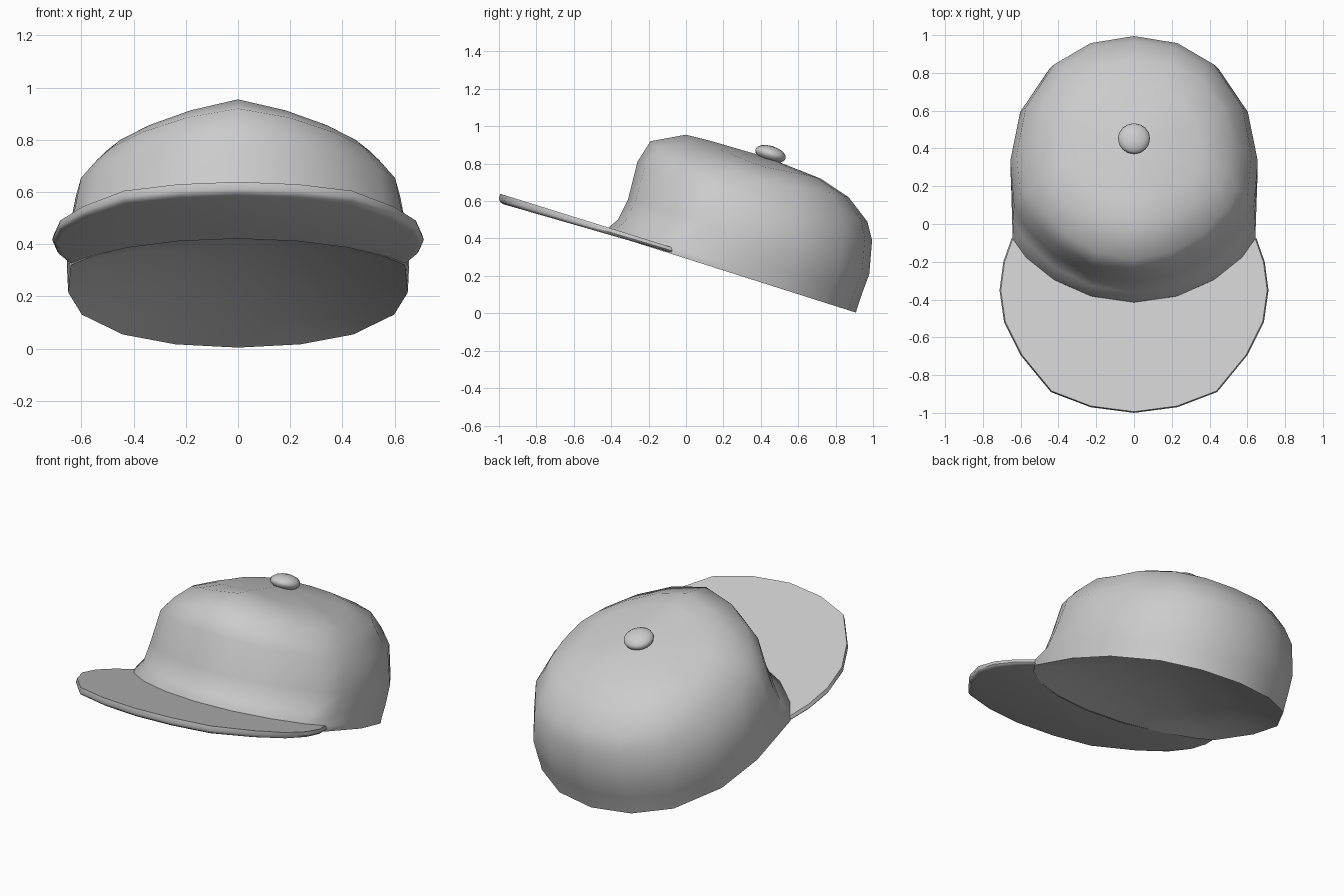
import bpy, math

if "Cube" in bpy.data.objects:
    bpy.data.objects.remove(bpy.data.objects["Cube"])

grey = bpy.data.materials.new("grey_cloth")
grey.diffuse_color = (0.6, 0.6, 0.6, 1)
grey.use_nodes = True
grey.node_tree.nodes["Principled BSDF"].inputs["Base Color"].default_value = grey.diffuse_color


def add_mesh(name, verts, faces, angle):
    me = bpy.data.meshes.new(name)
    me.from_pydata(verts, [], faces)
    me.update()
    ob = bpy.data.objects.new(name, me)
    bpy.context.collection.objects.link(ob)
    finish(ob, angle)


def finish(ob, angle):
    ob.data.materials.append(grey)
    bpy.ops.object.select_all(action='DESELECT')
    ob.select_set(True)
    bpy.context.view_layer.objects.active = ob
    bpy.ops.object.shade_smooth_by_angle(angle=math.radians(angle))


# Head outlines: (share of half width, share of the way from front to back)
BACK = [(1, .5), (.92, .7), (.68, .88), (.37, .97), (0, 1)]
BOXY = [(0, 0), (.35, .025), (.65, .09), (.88, .18), (.985, .25)] + BACK
ROUND = [(0, 0), (.35, .035), (.65, .13), (.86, .25), (.96, .36)] + BACK


def outline(k):
    half = [(a + (c - a) * k, b + (d - b) * k)
            for (a, b), (c, d) in zip(BOXY, ROUND)]
    return half + [(-x, t) for x, t in half[-2:0:-1]]


# Crown rings: front y, front z, back y, back z, half width, droop, roundness
RINGS = [(-.415, .425, .908, .004, .65, 0, 0),
         (-.415, .458, .918, .035, .652, 0, 0),
         (-.365, .50, .943, .11, .655, 0, .4),
         (-.31, .61, .98, .21, .655, 0, .6),
         (-.26, .81, .995, .39, .622, .02, .7),
         (-.19, .92, .97, .49, .56, .06, .7),
         (0, .955, .87, .62, .52, .09, .7),
         (.12, .925, .72, .72, .36, .04, .7)]
n = 18


def bridge(faces, a, b):
    for i in range(n):
        j = (i + 1) % n
        faces.append((a + i, a + j, b + j, b + i))


# Crown: outer wall closed on top by a fan
verts, faces = [], []
for fy, fz, by, bz, w, droop, k in RINGS:
    for x, t in outline(k):
        d = droop * abs(x) * (1 if t <= .5 else 2 * (1 - t))
        verts.append((x * w, fy + (by - fy) * t, fz + (bz - fz) * t - d))
for r in range(len(RINGS) - 1):
    bridge(faces, r * n, (r + 1) * n)
verts.append((0, .43, .835))
last = (len(RINGS) - 1) * n
faces += [(last + i, last + (i + 1) % n, len(verts) - 1) for i in range(n)]
rim = verts[:n]
add_mesh("crown", verts, faces, 70)

# Lining: shallow hollow under the crown
DEPTH = .15
cy, cz = .247, .2145
verts, faces = [], []
for s in (1, .85, .65, .35):
    up = DEPTH * (1 - s * s)
    verts += [(x * s, cy + (y - cy) * s + .3 * up, cz + (z - cz) * s + .95 * up)
              for x, y, z in rim]
for r in range(3):
    bridge(faces, (r + 1) * n, r * n)
verts.append((0, cy + .3 * DEPTH, cz + .95 * DEPTH))
faces += [(3 * n + (i + 1) % n, 3 * n + i, 4 * n) for i in range(n)]
add_mesh("lining", verts, faces, 70)

# Visor: flat tilted plate with a rounded lower rim
EDGE = [(0, -1), (.23, -.97), (.44, -.89), (.6, -.695), (.688, -.52),
        (.712, -.35), (.692, -.2), (.648, -.075)]
outer = [(-x, y) for x, y in EDGE[:0:-1]] + EDGE
inner_half = [(x * .65, -.415 + 1.323 * t) for x, t in BOXY[:4]]
inner = inner_half[::-1] + [(-x, y) for x, y in inner_half[1:]]
verts, faces = [], []
m = len(outer) + len(inner)
# Layers: rim scale, height at the front, slope
for s, z0, slope in [(.965, .59, .288), (.99, .597, .293), (1, .612, .3),
                     (.99, .641, .312)]:
    edge = [(x * s, -.35 + (y + .35) * s) for x, y in outer]
    verts += [(x, y, z0 - slope * (y + 1)) for x, y in edge + inner]
for k in range(3):
    for i in range(len(outer) - 1):
        a = k * m + i
        faces.append((a, a + 1, a + 1 + m, a + m))
faces += [tuple(range(m - 1, -1, -1)), tuple(range(3 * m, 4 * m))]
add_mesh("visor", verts, faces, 50)

# Top button
bpy.ops.mesh.primitive_uv_sphere_add(segments=16, ring_count=8, radius=1,
                                     location=(0, .452, .852),
                                     rotation=(math.radians(-17), 0, 0))
button = bpy.context.object
button.name = "top_button"
button.scale = (.085, .085, .043)
finish(button, 60)
